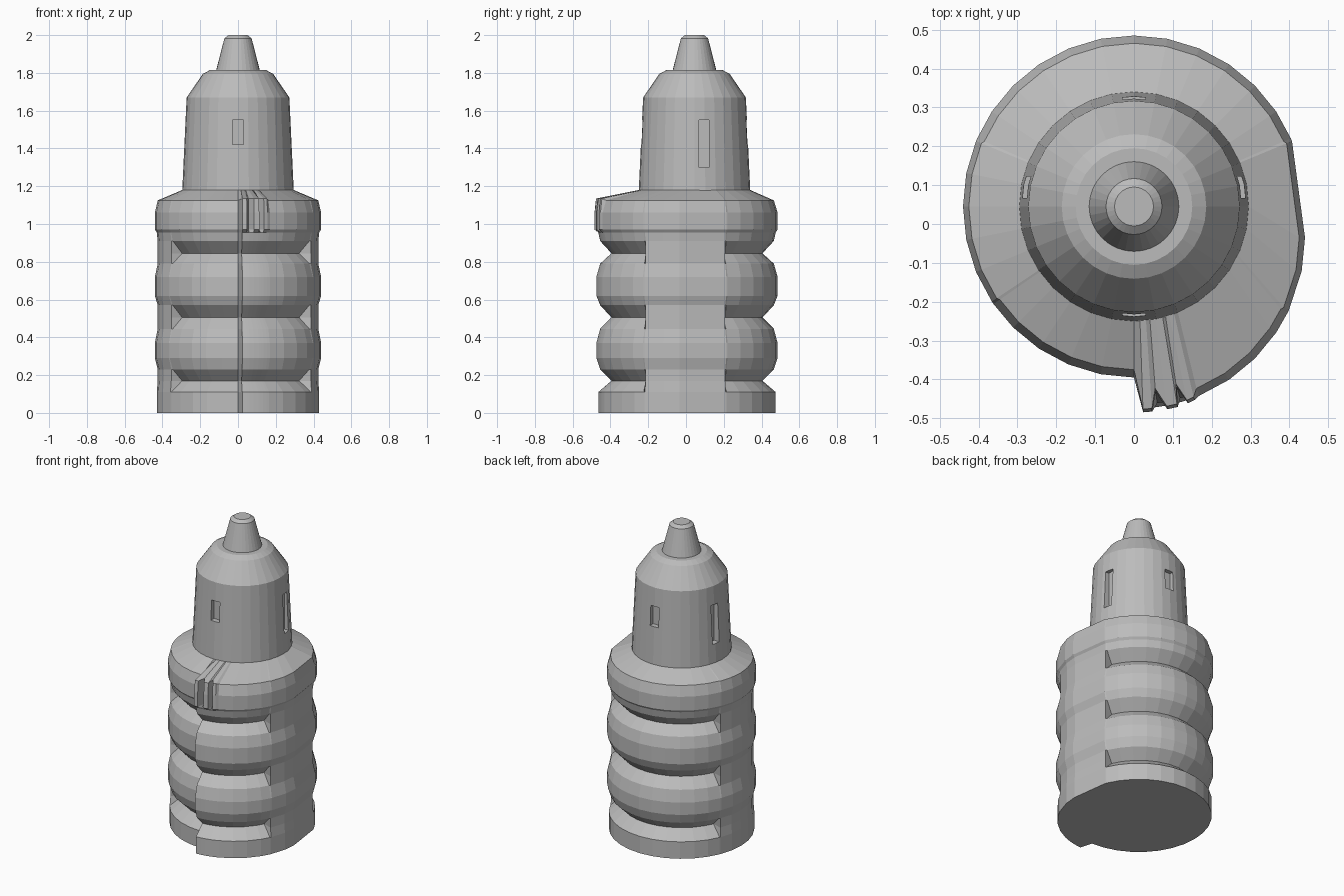
import bpy, bmesh, math

if "Cube" in bpy.data.objects:
    bpy.data.objects.remove(bpy.data.objects["Cube"])

AXIS_Y = 0.045      # centre of the round part of the plan
FRONT_Y = -0.035    # shifted centre of the front right quarter
STEP = 11.25

grey = bpy.data.materials.new("plain_grey")
grey.diffuse_color = (0.5, 0.5, 0.5, 1)
grey.use_nodes = True
grey.node_tree.nodes["Principled BSDF"].inputs["Base Color"].default_value = grey.diffuse_color


def make_object(name, bm):
    bmesh.ops.recalc_face_normals(bm, faces=bm.faces)
    mesh = bpy.data.meshes.new(name)
    bm.to_mesh(mesh)
    bm.free()
    mesh.materials.append(grey)
    obj = bpy.data.objects.new(name, mesh)
    bpy.context.collection.objects.link(obj)
    return obj


def loft(name, loops):
    """Join closed loops of points with quads and cap both ends."""
    bm = bmesh.new()
    rings = [[bm.verts.new(p) for p in loop] for loop in loops]
    n = len(rings[0])
    for a, b in zip(rings, rings[1:]):
        for i in range(n):
            j = (i + 1) % n
            bm.faces.new((a[i], a[j], b[j], b[i]))
    bm.faces.new(rings[0][::-1])
    bm.faces.new(rings[-1])
    return make_object(name, bm)


def polar(angle, radius, cy, z):
    t = math.radians(angle)
    return (radius * math.cos(t), cy + radius * math.sin(t), z)


# Columns of the body: angle, centre y, groove bridged?, ridge height or None
ridges = [(3, .01), (6, .01), (8, -.04), (11, .01), (14.5, .01),
          (16, -.04), (18, .008), (20.5, .006)]
columns = [(-90 + d, FRONT_Y, False, h) for d, h in ridges]
columns += [(-67.5 + STEP * i, FRONT_Y, False, None) for i in range(4)]
columns += [(-26, FRONT_Y, False, None)]
columns += [(a, FRONT_Y, True, None) for a in (-25, -11.25, 0)]
columns += [(22.5, AXIS_Y, True, None), (23.5, AXIS_Y, False, None)]
columns += [(33.75 + STEP * i, AXIS_Y, False, None) for i in range(11)]
columns += [(156.5, AXIS_Y, False, None)]
columns += [(157.5 + STEP * i, AXIS_Y, True, None) for i in range(6)]
columns += [(214.75, AXIS_Y, False, None)]
columns += [(225 + STEP * i, AXIS_Y, False, None) for i in range(5)]

# Body profile: height, radius; grooves are the points with a small radius
profile = [(0, .43), (.11, .43), (.17, .36), (.23, .42), (.29, .44), (.37, .44),
           (.445, .42), (.505, .36), (.57, .42), (.62, .44), (.72, .44),
           (.79, .42), (.845, .36), (.91, .42), (.955, .43), (.97, .44),
           (1.06, .44), (1.125, .42)]


def body_point(column, z, r):
    angle, cy, bridged, ridge = column
    if bridged:
        r = max(r, .425)
    if ridge is not None and z >= .97:
        r = .44 + ridge
        if z > 1.1:
            r, z = r - .008, 1.135
    return polar(angle, r, cy, z)


body_loops = [[body_point(c, z, r) for c in columns] for z, r in profile]
body_loops.append([polar(c[0], .295, AXIS_Y, 1.18) for c in columns])
loft("ringed_body", body_loops)

# Neck and nozzle tip
neck_profile = [(1.17, .296), (1.18, .295), (1.67, .272), (1.795, .186), (1.814, .15)]
tip_profile = [(1.80, .116), (1.812, .116), (1.983, .072), (2.0, .05)]


def turned(name, prof):
    return loft(name, [[polar(i * STEP, r, AXIS_Y, z) for i in range(32)]
                       for z, r in prof])


neck = turned("neck", neck_profile)
turned("nozzle_tip", tip_profile)

# Slots in the neck: short at front and back, tall at the sides
bm = bmesh.new()
slots = [((0, s * .29 + AXIS_Y, 1.485), (.06, .08, .13)) for s in (-1, 1)]
slots += [((s * .29, .095, 1.425), (.08, .055, .25)) for s in (-1, 1)]
for centre, size in slots:
    verts = bmesh.ops.create_cube(bm, size=1)["verts"]
    for v in verts:
        v.co = [c + s * k for c, s, k in zip(centre, size, v.co)]
cutter = make_object("slot_cutter", bm)
cutter.hide_render = True
cutter.display_type = 'WIRE'
cut = neck.modifiers.new("slots", 'BOOLEAN')
cut.operation = 'DIFFERENCE'
cut.solver = 'EXACT'
cut.object = cutter
